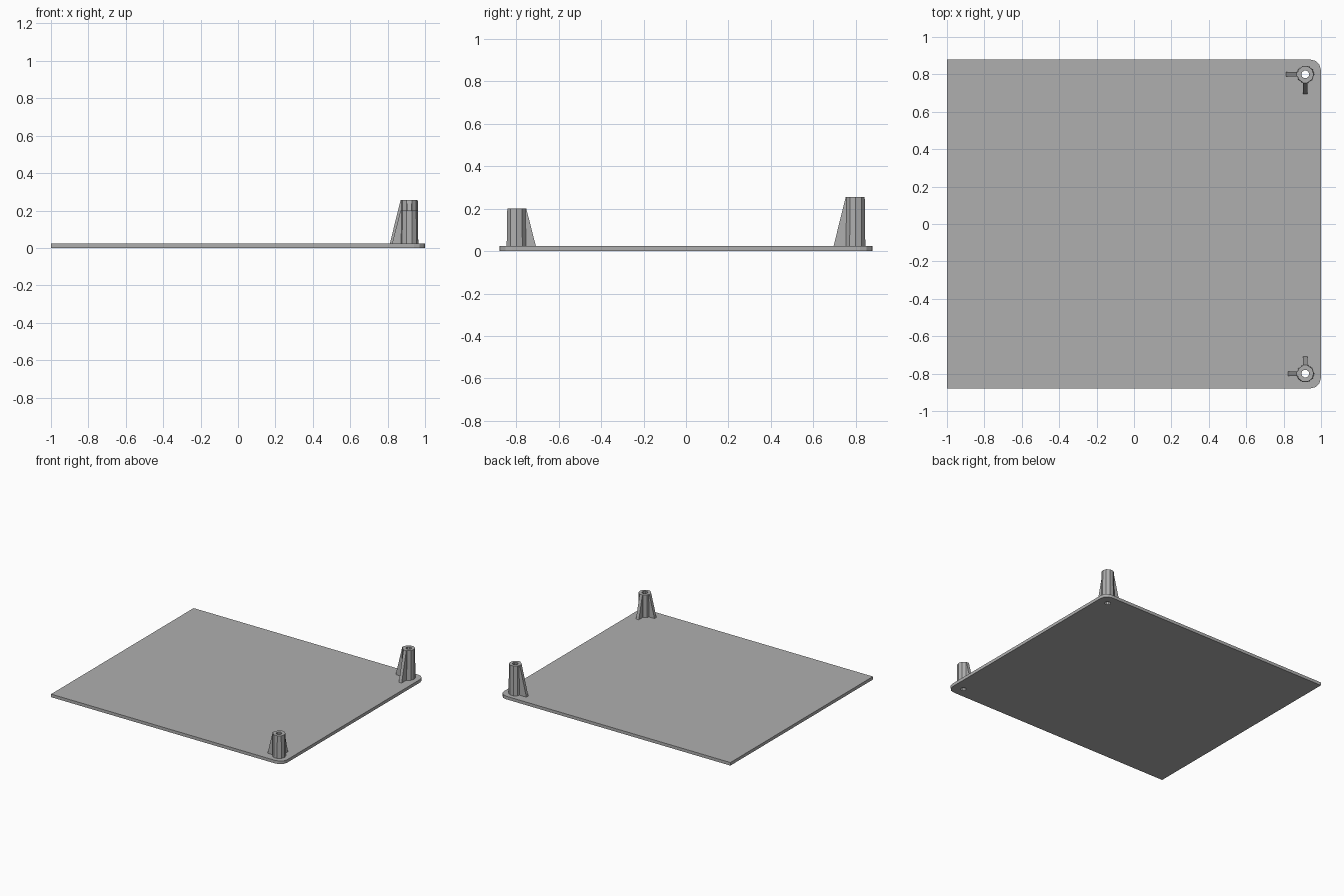
import bpy, bmesh, math
from mathutils import Matrix, Vector

cube = bpy.data.objects.get("Cube")
if cube:
    bpy.data.objects.remove(cube, do_unlink=True)

grey = bpy.data.materials.new("light grey plastic")
grey.use_nodes = True
colour = (0.43, 0.43, 0.43, 1)
grey.diffuse_color = colour
grey.node_tree.nodes["Principled BSDF"].inputs["Base Color"].default_value = colour

HALF_Y, THICK, CORNER = 0.88, 0.024, 0.06
POST_X, POST_Y, HOLE, SIDES = 0.916, 0.80, 0.021, 10


def finish(name, bm):
    bmesh.ops.recalc_face_normals(bm, faces=bm.faces)
    mesh = bpy.data.meshes.new(name)
    bm.to_mesh(mesh)
    bm.free()
    mesh.materials.append(grey)
    obj = bpy.data.objects.new(name, mesh)
    bpy.context.collection.objects.link(obj)
    return obj


def circle(cx, cy, r, z, start=0.0, sweep=math.tau, steps=SIDES):
    return [Vector((cx + r * math.cos(start + sweep * i / steps),
                    cy + r * math.sin(start + sweep * i / steps), z)) for i in range(steps)]


# Base plate: rounded on the +x corners, with a screw hole under each post
def base_plate():
    bm = bmesh.new()
    quarter = math.pi / 2
    outline = [Vector((-1, HALF_Y, 0)), Vector((-1, -HALF_Y, 0))]
    outline += circle(1 - CORNER, CORNER - HALF_Y, CORNER, 0, -quarter, quarter * 4 / 3, 4)
    outline += circle(1 - CORNER, HALF_Y - CORNER, CORNER, 0, 0, quarter * 4 / 3, 4)
    loops = [outline] + [circle(POST_X, s * POST_Y, HOLE, 0) for s in (-1, 1)]
    for loop in loops:
        verts = [bm.verts.new(p) for p in loop]
        for a, b in zip(verts, verts[1:] + verts[:1]):
            bm.edges.new((a, b))
    bmesh.ops.triangle_fill(bm, edges=bm.edges[:], use_beauty=True, normal=(0, 0, 1))
    top = bmesh.ops.extrude_face_region(bm, geom=bm.faces[:])["geom"]
    bmesh.ops.translate(bm, vec=(0, 0, THICK),
                        verts=[v for v in top if isinstance(v, bmesh.types.BMVert)])
    finish("base_plate", bm)


# Hollow, slightly tapered screw post
def post(name, y, height):
    bm = bmesh.new()
    profile = [(HOLE, THICK), (0.048, THICK), (0.045, height), (HOLE, height)]
    rings = [[bm.verts.new(p) for p in circle(POST_X, y, r, z)] for r, z in profile]
    for a, b in zip(rings, rings[1:] + rings[:1]):
        for i in range(SIDES):
            j = (i + 1) % SIDES
            bm.faces.new((a[i], a[j], b[j], b[i]))
    finish(name, bm)


# Sloping support rib that leans against a post
def rib(name, y, height, angle, reach):
    bm = bmesh.new()
    profile = [(0.03, THICK), (reach, THICK), (0.047, height), (0.03, height)]
    face = bm.faces.new([bm.verts.new((d, -0.012, z)) for d, z in profile])
    side = bmesh.ops.extrude_face_region(bm, geom=[face])["geom"]
    bmesh.ops.translate(bm, vec=(0, 0.024, 0),
                        verts=[v for v in side if isinstance(v, bmesh.types.BMVert)])
    bm.transform(Matrix.Translation((POST_X, y, 0)) @ Matrix.Rotation(angle, 4, "Z"))
    finish(name, bm)


base_plate()
for label, s, height, reach in (("front", -1, 0.2, 0.092), ("back", 1, 0.255, 0.104)):
    y = s * POST_Y
    post(label + "_post", y, height)
    rib(label + "_side_rib", y, height, math.pi, reach)
    rib(label + "_inner_rib", y, height, -s * math.pi / 2, reach)
